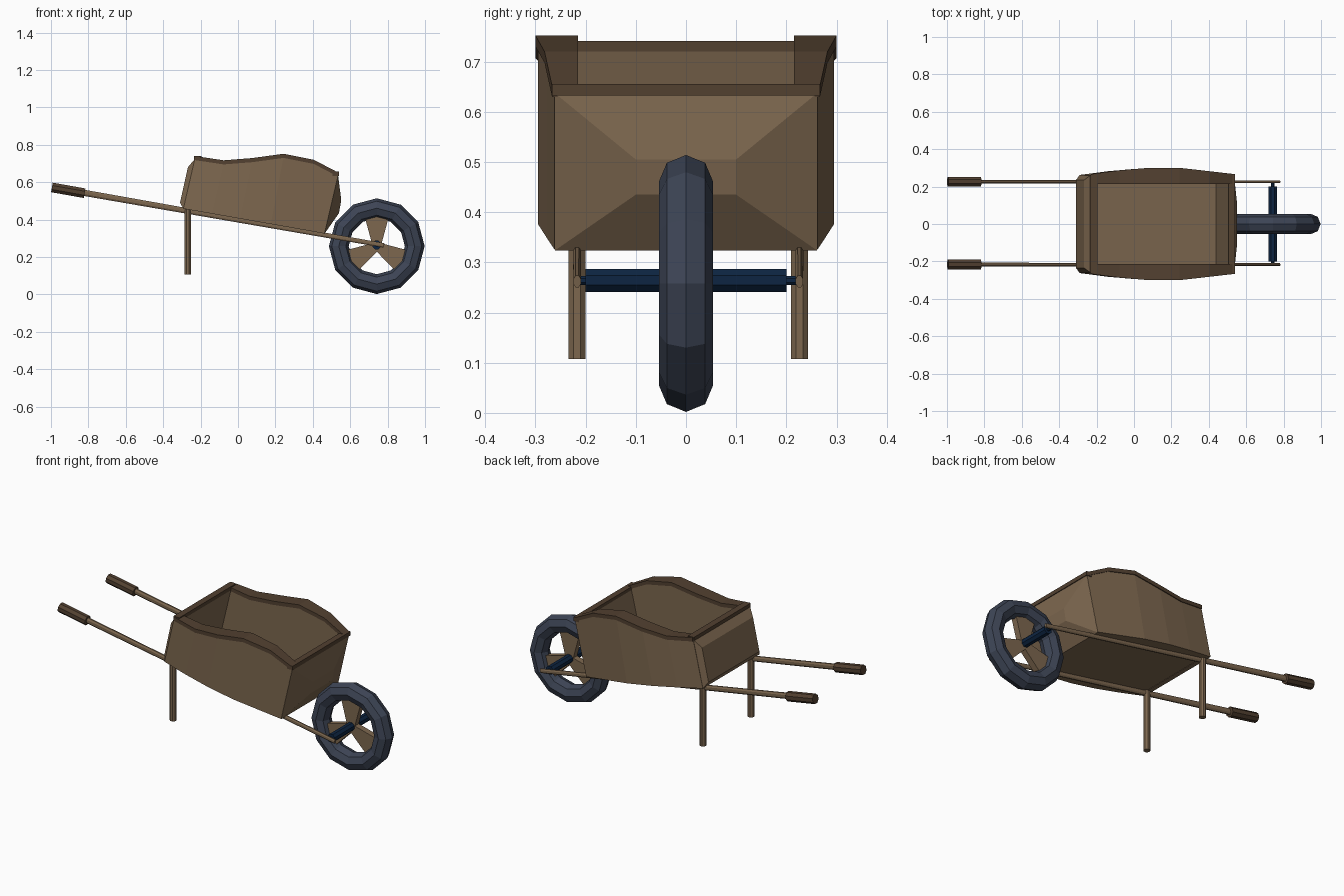
import bpy, bmesh, math
from mathutils import Vector

if "Cube" in bpy.data.objects:
    bpy.data.objects.remove(bpy.data.objects["Cube"])


def material(name, rgb):
    m = bpy.data.materials.new(name)
    m.diffuse_color = (*rgb, 1)
    m.use_nodes = True
    m.node_tree.nodes["Principled BSDF"].inputs["Base Color"].default_value = m.diffuse_color
    return m


WOOD = material("brown wood", (0.205, 0.136, 0.078))
DARK = material("dark brown wood", (0.085, 0.052, 0.030))
TIRE = material("slate rubber", (0.046, 0.058, 0.090))
BLUE = material("navy metal", (0.004, 0.018, 0.054))


def loft(name, rings, mat, closed=False):
    """Skin a series of equal-length rings; cap the ends unless closed."""
    bm = bmesh.new()
    rows = [[bm.verts.new(p) for p in r] for r in rings]
    n = len(rows[0])
    pairs = list(zip(rows, rows[1:])) + ([(rows[-1], rows[0])] if closed else [])
    for a, b in pairs:
        for i in range(n):
            j = (i + 1) % n
            bm.faces.new((a[i], a[j], b[j], b[i]))
    if not closed:
        bm.faces.new(rows[0])
        bm.faces.new(rows[-1])
    bmesh.ops.recalc_face_normals(bm, faces=bm.faces)
    me = bpy.data.meshes.new(name)
    bm.to_mesh(me)
    bm.free()
    me.materials.append(mat)
    ob = bpy.data.objects.new(name, me)
    bpy.context.collection.objects.link(ob)
    return ob


def rod(name, p, q, r1, r2, mat, n=8, flat=1.0):
    """Tapered rod from p to q; flat squeezes it sideways."""
    p, q = Vector(p), Vector(q)
    d = (q - p).normalized()
    u = Vector((1, 0, 0)) if abs(d.y) > 0.9 else Vector((0, 1, 0))
    v = d.cross(u)
    ang = [2 * math.pi * (i + 0.5) / n for i in range(n)]
    rings = [[c + u * math.cos(a) * r * flat + v * math.sin(a) * r for a in ang]
             for c, r in ((p, r1), (q, r2))]
    return loft(name, rings, mat)


# Tub stations from back to front: fraction, half width, top height
STATIONS = [(0, .262, .740), (.2, .282, .717), (.4, .295, .729),
            (.62, .295, .752), (.83, .277, .720), (1, .262, .652)]
INNER = .218


def x_low(t):
    return -.292 + .754 * t


def x_top(t):
    return -.230 + .765 * t


def z_low(x):
    return .326 + (.46 - x) * .176


# Thick side walls with wavy tops, and the dark rim along them
for side, label in ((-1, "near"), (1, "far")):
    wall, rim = [], []
    for t, w, z in STATIONS:
        xb, xt = x_low(t), x_top(t)
        wall.append([(xb, side * w, z_low(xb)), (xb, side * INNER, z_low(xb)),
                     (xt, side * INNER, z - .012), (xt, side * w, z - .012)])
        wo, wi = side * (w + .005), side * (INNER - .003)
        rim.append([(xt, wo, z - .022), (xt, wi, z - .022), (xt, wi, z), (xt, wo, z)])
    loft(label + "_side_wall", wall, WOOD)
    loft(label + "_side_rim", rim, DARK)


def quad(x_hi, z_hi, x_lo, z_lo, y_hi, y_lo):
    return [(x_hi, -y_hi, z_hi), (x_hi, y_hi, z_hi), (x_lo, y_lo, z_lo), (x_lo, -y_lo, z_lo)]


# Bulging end panels: inner face, outer edge, raised middle
loft("front_panel", [quad(.505, .637, .432, .332, .255, .255),
                     quad(.535, .637, .462, .324, .261, .261),
                     quad(.552, .505, .540, .435, .10, .10)], WOOD)
loft("back_panel", [quad(-.197, .725, -.262, .455, .255, .255),
                    quad(-.230, .725, -.292, .458, .261, .261),
                    quad(-.268, .68, -.310, .49, .235, .235)], WOOD)

# End rims and floor
loft("front_rim", [quad(x, .656, x, .633, .267, .267) for x in (.505, .540)], DARK)
loft("back_rim", [quad(x, .741, x, .720, .262, .262) for x in (-.234, -.196)], DARK)
loft("tub_floor", [quad(x, z_low(x) + .025, x, z_low(x) + .004, .235, .235)
                   for x in (-.285, .45)], WOOD)

# Shafts, grips and legs on both sides
for y, label in ((-.217, "near"), (.226, "far")):
    rod(label + "_shaft", (-.84, y, .546), (.78, y, .262), .018, .013, WOOD, 8, .62)
    rod(label + "_grip", (-.995, y, .572), (-.82, y, .541), .028, .028, DARK)
    rod(label + "_leg", (-.268, y, .107), (-.268, y, .455), .0185, .0185, WOOD)

# Tire: low-poly ring, twelve segments around and eight across
CX, CZ = .742, .258
rings = []
for k in range(12):
    a = math.tau * k / 12
    ring = []
    for i in range(8):
        b = math.tau * i / 8
        r = .203 + .053 * math.cos(b)
        ring.append((CX + r * math.sin(a), .054 * math.sin(b), CZ + r * math.cos(a)))
    rings.append(ring)
loft("tire", rings, TIRE, closed=True)

# Three flared spokes
for k in range(3):
    a = math.tau * k / 3
    rad = Vector((math.sin(a), 0, math.cos(a)))
    tan = Vector((math.cos(a), 0, -math.sin(a)))
    rings = []
    for r, h in ((.008, .024), (.170, .068)):
        c = Vector((CX, 0, CZ)) + rad * r
        rings.append([c + tan * sx * h + Vector((0, sy * .018, 0))
                      for sx, sy in ((-1, -1), (1, -1), (1, 1), (-1, 1))])
    loft("spoke_%d" % (k + 1), rings, WOOD)

# Axle and its thin pin through the shafts
rod("axle", (CX, -.2, .264), (CX, .2, .264), .025, .025, BLUE)
rod("axle_pin", (CX, -.222, .264), (CX, .23, .264), .010, .010, BLUE)
